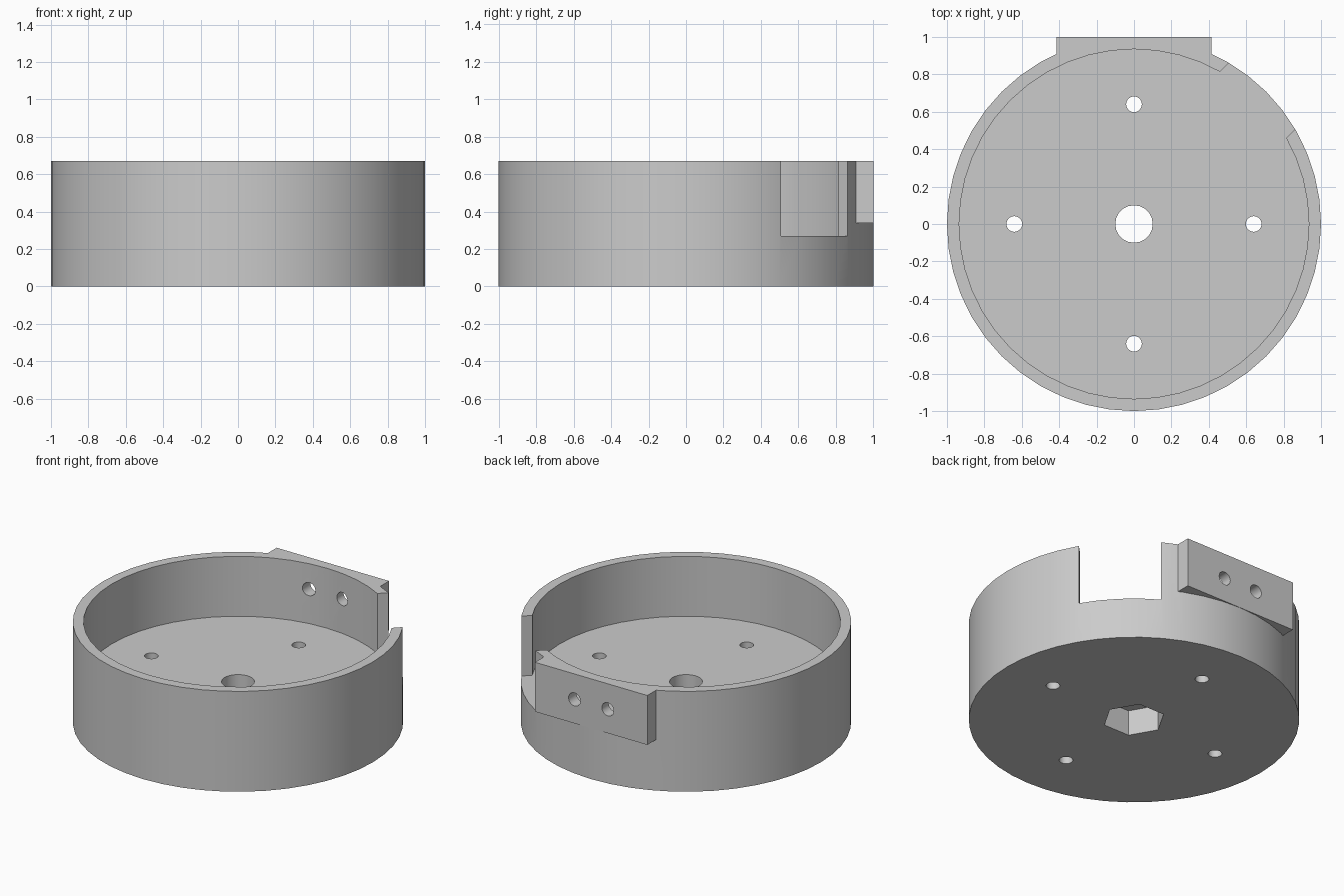
import bpy, math

# Remove the default cube
old = bpy.data.objects.get("Cube")
if old:
    bpy.data.objects.remove(old, do_unlink=True)

H, FLOOR = 0.67, 0.27      # overall height, floor thickness

grey = bpy.data.materials.new("plain grey")
grey.use_nodes = True
grey.diffuse_color = (0.6, 0.6, 0.6, 1)
grey.node_tree.nodes["Principled BSDF"].inputs["Base Color"].default_value = (0.6, 0.6, 0.6, 1)


def cylinder(name, r, z0, z1, sides, x=0, y=0, turn=0):
    bpy.ops.mesh.primitive_cylinder_add(vertices=sides, radius=r, depth=z1 - z0,
                                        location=(x, y, (z0 + z1) / 2), rotation=(0, 0, turn))
    ob = bpy.context.object
    ob.name = name
    return ob


def box(name, size, loc, turn=0):
    bpy.ops.mesh.primitive_cube_add(size=1, location=loc, rotation=(0, 0, turn))
    ob = bpy.context.object
    ob.name = name
    ob.scale = size
    return ob


def combine(target, other, operation):
    bpy.context.view_layer.objects.active = target
    mod = target.modifiers.new(other.name, 'BOOLEAN')
    mod.operation = operation
    mod.solver = 'EXACT'
    mod.object = other
    bpy.ops.object.modifier_apply(modifier=mod.name)
    bpy.data.objects.remove(other, do_unlink=True)


# Round cup with a flat mounting tab on the back
cup = cylinder("round_cup", 1.0, 0, H, 48)
combine(cup, box("mounting_tab", (0.83, 0.301, 0.33), (0, 0.8505, H - 0.165)), 'UNION')

# Hollow interior above the thick floor
combine(cup, cylinder("interior", 0.935, FLOOR, 1, 48), 'DIFFERENCE')

# Side slot through the wall, down to the floor
slot = box("wall_slot", (0.7, 0.5, 0.73), (0.7, 0.7, FLOOR + 0.365), math.pi / 4)
combine(cup, slot, 'DIFFERENCE')

# Four screw holes in the floor
for i in range(4):
    a = i * math.pi / 2
    hole = cylinder("screw_hole", 0.042, -0.1, 0.4, 20, 0.64 * math.cos(a), 0.64 * math.sin(a))
    combine(cup, hole, 'DIFFERENCE')

# Centre bore with a hexagonal nut pocket underneath
combine(cup, cylinder("centre_bore", 0.1, -0.1, 0.4, 20), 'DIFFERENCE')
combine(cup, cylinder("nut_pocket", 0.19, -0.1, 0.17, 6, turn=math.pi / 6), 'DIFFERENCE')

# Two holes through the tab
for x in (-0.123, 0.123):
    hole = cylinder("tab_hole", 0.044, 0, 0.4, 20)
    hole.rotation_euler = (math.pi / 2, 0, 0)
    hole.location = (x, 0.95, 0.5)
    combine(cup, hole, 'DIFFERENCE')

# Finish
cup.data.materials.clear()
cup.data.materials.append(grey)
for p in cup.data.polygons:
    p.material_index = 0
bpy.ops.object.select_all(action='DESELECT')
cup.select_set(True)
bpy.context.view_layer.objects.active = cup
bpy.ops.object.shade_smooth_by_angle(angle=math.radians(30))
